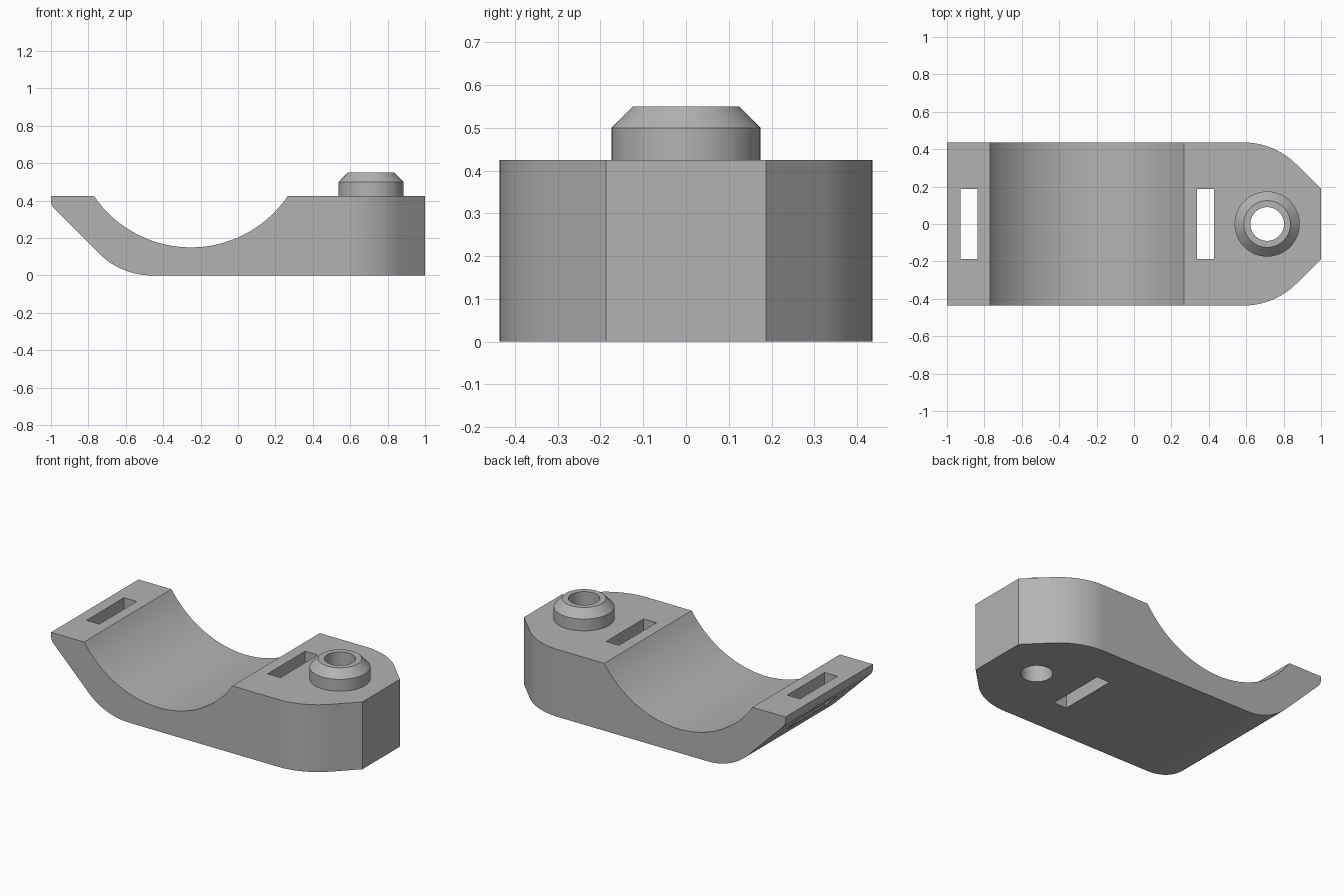
import bpy, bmesh, math
from mathutils import Vector

if "Cube" in bpy.data.objects:
    bpy.data.objects.remove(bpy.data.objects["Cube"])

HALF_Y, TOP = 0.436, 0.425          # body half width and deck height
BOSS_X, HOLE_R, SEG = 0.712, 0.09, 64

grey = bpy.data.materials.new("plain grey")
grey.diffuse_color = (0.45, 0.45, 0.45, 1)
grey.use_nodes = True
grey.node_tree.nodes["Principled BSDF"].inputs["Base Color"].default_value = grey.diffuse_color


def arc(cx, cy, r, a0, a1, n):
    """Points on an arc, angles in degrees."""
    return [(cx + r * math.cos(math.radians(a0 + (a1 - a0) * i / n)),
             cy + r * math.sin(math.radians(a0 + (a1 - a0) * i / n))) for i in range(n + 1)]


def fillet(prev, corner, nxt, r, n):
    """Rounded corner between two straight edges."""
    p, c, q = Vector(prev), Vector(corner), Vector(nxt)
    u, v = (p - c).normalized(), (q - c).normalized()
    half = u.angle(v) / 2
    centre = c + (u + v).normalized() * (r / math.sin(half))
    a, b = c + u * r / math.tan(half) - centre, c + v * r / math.tan(half) - centre
    a0 = math.degrees(math.atan2(a.y, a.x))
    turn = (math.degrees(math.atan2(b.y, b.x)) - a0 + 180) % 360 - 180
    return arc(centre.x, centre.y, r, a0, a0 + turn, n)


def finish(name, bm):
    bmesh.ops.recalc_face_normals(bm, faces=bm.faces)
    me = bpy.data.meshes.new(name)
    bm.to_mesh(me)
    bm.free()
    me.materials.append(grey)
    ob = bpy.data.objects.new(name, me)
    bpy.context.collection.objects.link(ob)
    return ob


def prism(name, pts, place, push):
    """Extrude a 2D outline; place maps each 2D point into space."""
    bm = bmesh.new()
    face = bm.faces.new([bm.verts.new(place(*p)) for p in pts])
    out = bmesh.ops.extrude_face_region(bm, geom=[face])
    bmesh.ops.translate(bm, vec=push, verts=[g for g in out["geom"] if isinstance(g, bmesh.types.BMVert)])
    return finish(name, bm)


def upright(name, pts):
    return prism(name, pts, lambda x, y: (x, y, -0.2), (0, 0, 1))


def combine(ob, tool, operation):
    mod = ob.modifiers.new(operation.title(), "BOOLEAN")
    mod.operation, mod.object, mod.solver = operation, tool, "EXACT"
    bpy.context.view_layer.objects.active = ob
    bpy.ops.object.modifier_apply(modifier=mod.name)
    bpy.data.objects.remove(tool)


def smooth(ob):
    bpy.ops.object.select_all(action="DESELECT")
    ob.select_set(True)
    bpy.context.view_layer.objects.active = ob
    bpy.ops.object.shade_smooth_by_angle(angle=math.radians(25))


# Body: side profile with cradle arc and rounded sloping underside
cx, chord, sag = -0.252, 0.518, 0.275
rad = (chord ** 2 + sag ** 2) / (2 * sag)
swing = math.degrees(math.asin(chord / rad))
tip, heel = (-1, 0.375), (-0.625, 0)
profile = [(-1, TOP)]
profile += fillet((-1, TOP), tip, heel, 0.06, 6)
profile += fillet(tip, heel, (1, 0), 0.4, 16)
profile += [(1, 0), (1, TOP)]
profile += arc(cx, TOP - sag + rad, rad, -90 + swing, -90 - swing, 48)
body = prism("cradle_body", profile, lambda x, z: (x, -HALF_Y, z), (0, 2 * HALF_Y, 0))

# Plan outline trims the right end to a rounded, blunt nose
nose = (1, 0.187)
shoulder = (1 + 0.187 - HALF_Y, HALF_Y)
side = [(1.0, 0.187)] + fillet(nose, shoulder, (-1, HALF_Y), 0.4, 16) + [(-1.1, HALF_Y + 0.0)]
side = [(x, y + (0.1 if x < -1 else 0)) for x, y in side]
# Corner wedges are removed on both sides
curve = fillet(nose, shoulder, (-1, HALF_Y), 0.4, 16)
wedge = [(1.05, 0.137)] + curve + [(curve[-1][0], 0.6), (1.05, 0.6)]
for s in (1, -1):
    combine(body, upright("nose_cutter", [(x, s * y) for x, y in wedge]), "DIFFERENCE")

# Strap slots and the vertical bore
for x0, x1 in ((-0.927, -0.838), (0.337, 0.427)):
    slot = [(x0, -0.187), (x1, -0.187), (x1, 0.187), (x0, 0.187)]
    combine(body, upright("slot_cutter", slot), "DIFFERENCE")
combine(body, upright("bore_cutter", arc(BOSS_X, 0, HOLE_R, 0, 360, SEG)[:-1]), "DIFFERENCE")
smooth(body)

# Chamfered hollow boss around the bore
bm = bmesh.new()
rings = [[bm.verts.new((x, y, z)) for x, y in arc(BOSS_X, 0, r, 0, 360, SEG)[:-1]]
         for r, z in ((HOLE_R, TOP), (0.174, TOP), (0.174, 0.5), (0.125, 0.55), (HOLE_R, 0.55))]
for a, b in zip(rings, rings[1:] + rings[:1]):
    for i in range(SEG):
        j = (i + 1) % SEG
        bm.faces.new((a[i], a[j], b[j], b[i]))
smooth(finish("boss", bm))
